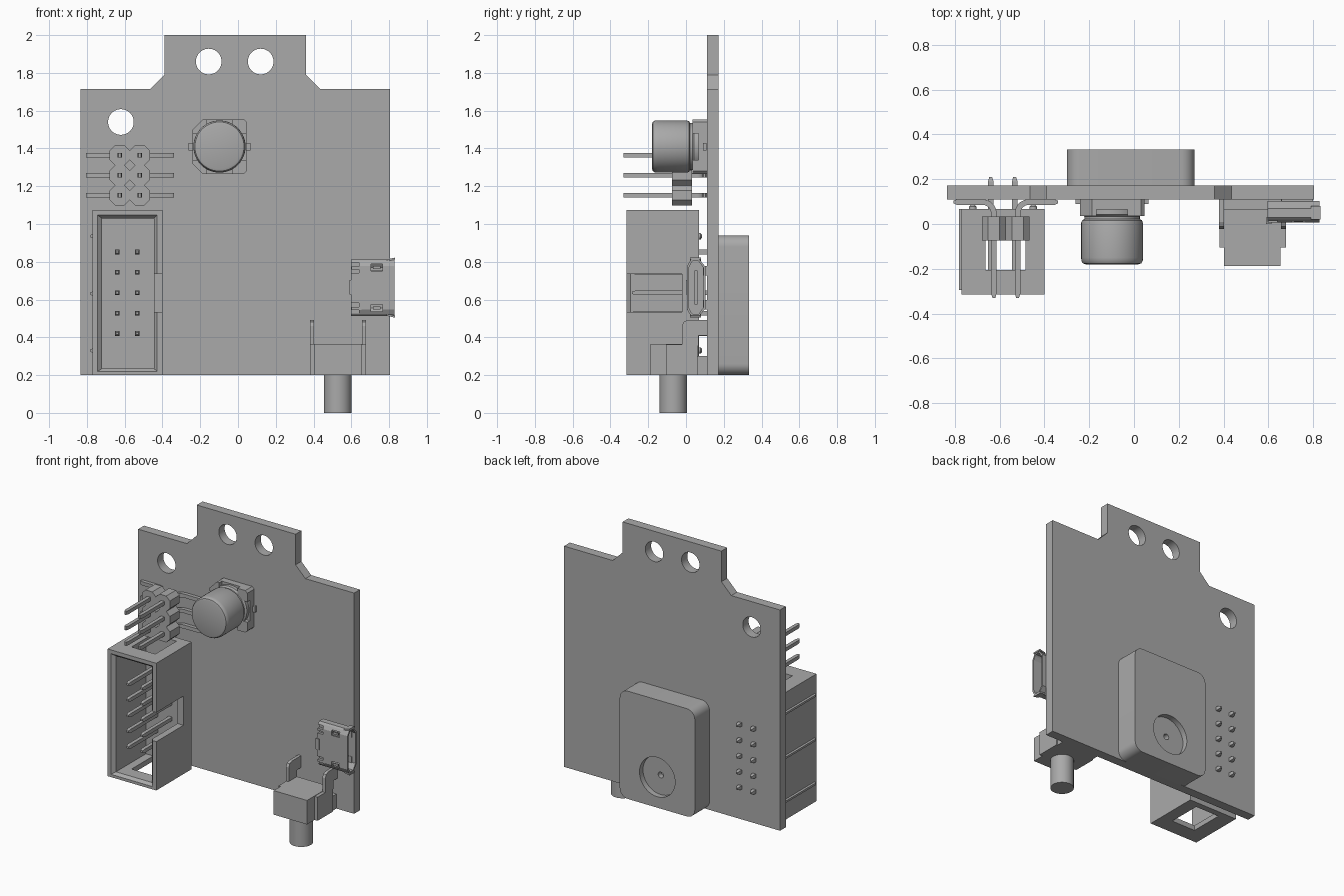
import bpy, bmesh, math
from mathutils import Vector

if "Cube" in bpy.data.objects:
    bpy.data.objects.remove(bpy.data.objects["Cube"])

grey = bpy.data.materials.new("plain grey")
grey.use_nodes = True
grey.diffuse_color = (0.4, 0.4, 0.4, 1)
grey.node_tree.nodes["Principled BSDF"].inputs["Base Color"].default_value = (0.4, 0.4, 0.4, 1)


def finish(name, bm):
    bmesh.ops.recalc_face_normals(bm, faces=bm.faces)
    mesh = bpy.data.meshes.new(name)
    bm.to_mesh(mesh)
    bm.free()
    mesh.materials.append(grey)
    ob = bpy.data.objects.new(name, mesh)
    bpy.context.scene.collection.objects.link(ob)
    return ob


def loft(name, rings):
    """Skin a list of equal-length point rings and cap both ends."""
    bm = bmesh.new()
    vs = [[bm.verts.new(p) for p in ring] for ring in rings]
    n = len(vs[0])
    for a, b in zip(vs, vs[1:]):
        for i in range(n):
            j = (i + 1) % n
            bm.faces.new((a[i], a[j], b[j], b[i]))
    bm.faces.new(vs[0])
    bm.faces.new(vs[-1])
    return finish(name, bm)


def prism(name, pts, axis, lo, hi):
    place = {"x": lambda a, b, t: (t, a, b),
             "y": lambda a, b, t: (a, t, b),
             "z": lambda a, b, t: (a, b, t)}[axis]
    return loft(name, [[place(a, b, t) for a, b in pts] for t in (lo, hi)])


def rect(x0, x1, z0, z1):
    return [(x0, z0), (x1, z0), (x1, z1), (x0, z1)]


def box(name, x0, x1, y0, y1, z0, z1):
    return prism(name, rect(x0, x1, z0, z1), "y", y0, y1)


def rect_loft(name, sections):
    return loft(name, [[(x, y, z) for x, z in rect(*r)] for y, *r in sections])


def lathe(name, cx, cz, profile, n=40):
    """Turn (radius, y) pairs about an axis running front to back."""
    turn = [2 * math.pi * i / n for i in range(n)]
    return loft(name, [[(cx + r * math.cos(t), y, cz + r * math.sin(t)) for t in turn]
                       for r, y in profile])


def cut(ob, *cutters):
    for c in cutters:
        m = ob.modifiers.new("cut", "BOOLEAN")
        m.operation, m.solver, m.object = "DIFFERENCE", "EXACT", c
        bpy.context.view_layer.objects.active = ob
        bpy.ops.object.modifier_apply(modifier=m.name)
        bpy.data.objects.remove(c)


def pin(name, x, z, y0, y1, h=0.0125):
    tip = h * 0.5
    sec = lambda y, k: (y, x - k, x + k, z - k, z + k)
    return rect_loft(name, [sec(y0, tip), sec(y0 + 0.02, h), sec(y1 - 0.02, h), sec(y1, tip)])


# circuit board with stepped top tab and three holes
board = prism("circuit_board", [
    (-0.835, 0.2), (0.805, 0.2), (0.805, 1.715), (0.435, 1.715), (0.36, 1.79),
    (0.36, 2), (-0.39, 2), (-0.39, 1.79), (-0.465, 1.715), (-0.835, 1.715)], "y", 0.11, 0.173)
cut(board, *[lathe("hole_cutter", x, z, [(0.068, 0), (0.068, 0.3)])
             for x, z in ((-0.155, 1.86), (0.12, 1.86), (-0.62, 1.54))])

# rear module with rounded corners and a round recess
outline = []
for k, (cx, cz) in enumerate(((0.21, 0.88), (-0.24, 0.88), (-0.24, 0.26), (0.21, 0.26))):
    for i in range(9):
        t = math.pi / 2 * (k + i / 8)
        outline.append((cx + 0.06 * math.cos(t), cz + 0.06 * math.sin(t)))
module = prism("rear_module", outline, "y", 0.172, 0.333)
cut(module, lathe("recess_cutter", -0.015, 0.41, [(0.135, 0.295), (0.135, 0.4)]),
    lathe("centre_cutter", -0.015, 0.41, [(0.02, 0.26), (0.02, 0.4)], 20))

# box header shell
shell = box("box_header", -0.77, -0.4, -0.315, 0.068, 0.2, 1.073)
cut(shell,
    rect_loft("cavity_cutter", [(-0.33, -0.762, -0.415, 0.207, 1.06),
                                (-0.295, -0.72, -0.445, 0.235, 1.03),
                                (0.03, -0.72, -0.445, 0.235, 1.03)]),
    box("notch_cutter", -0.47, -0.38, -0.35, -0.02, 0.535, 0.735),
    box("slot_cutter", -0.664, -0.484, -0.206, 0.025, 0.1, 1.2))
for z in (0.33, 0.632, 0.935):
    prism("side_rib", [(-0.765, z - 0.012), (-0.765, z + 0.012), (-0.782, z + 0.007),
                       (-0.782, z - 0.007)], "y", -0.295, 0.068)
for x in (-0.72, -0.45):
    for z in (0.33, 0.935):
        lathe("standoff", x, z, [(0.018, 0.06), (0.016, 0.078), (0.008, 0.085)], 12)
for x in (-0.64, -0.533):
    for i in range(5):
        pin("box_header_pin", x, 0.42 + 0.108 * i, -0.285, 0.21)

# two by three pin header with bent legs
mid, h = -0.573, 0.0125
for side in (-1, 1):
    cx = mid + side * 0.053
    for i in range(3):
        z = 1.152 + 0.106 * i
        a, c = 0.053, 0.026
        octagon = [(cx + u, z + v) for u, v in (
            (-a, -c), (-c, -a), (c, -a), (a, -c), (a, c), (c, a), (-c, a), (-a, c))]
        prism("header_block", octagon, "y", -0.073, 0.033)
        bend = [(math.pi / 2 * k / 5) for k in range(6)]
        outer = [(0.05 - 0.0625 * math.cos(t), 0.048 + 0.0625 * math.sin(t)) for t in bend]
        inner = [(0.05 - 0.0375 * math.cos(t), 0.048 + 0.0375 * math.sin(t)) for t in bend]
        path = [(-h, -0.31)] + outer + [(0.165, 0.11), (0.18, 0.104), (0.18, 0.092),
                                        (0.165, 0.0855)] + inner[::-1] + \
               [(h, -0.31), (h / 2, -0.33), (-h / 2, -0.33)]
        prism("header_pin", [(cx + side * u, y) for u, y in path], "z", z - h, z + h)

# capacitor can, base with raised corners, and side tabs
cx, cz = -0.098, 1.41
lathe("capacitor_can", cx, cz, [(0.118, -0.18), (0.13, -0.176), (0.137, -0.165), (0.138, -0.15),
                                (0.138, 0.005), (0.134, 0.016), (0.124, 0.022), (0.124, 0.034),
                                (0.136, 0.042), (0.136, 0.08)], 48)
b, c = 0.144, 0.055
base_outline = [(cx + u, cz + v) for u, v in (
    (-b, -b + c), (-b + c, -b), (b - 0.015, -b), (b, -b + 0.015),
    (b, b - 0.015), (b - 0.015, b), (-b + c, b), (-b, b - c))]
base = prism("capacitor_base", base_outline, "y", 0.035, 0.11)
cut(base, box("base_cutter", cx - 0.3, cx + 0.3, 0, 0.065, cz - 0.07, cz + 0.07),
    box("base_cutter", cx - 0.07, cx + 0.07, 0, 0.065, cz - 0.3, cz + 0.3))
box("capacitor_tabs", cx - 0.163, cx + 0.163, 0.09, 0.109, cz - 0.02, cz + 0.02)

# small edge socket: hollow shell, tongue, flared lips, feet
zc = 0.663


def socket_profile(t):
    half = [(0.006, 0.115), (0.02, 0.14), (0.03, 0.15), (0.07, 0.15), (0.102, 0.112)]
    pts = [(y, zc + z) for y, z in half] + [(y, zc - z) for y, z in reversed(half)]
    return [(0.054 + (y - 0.054) * (1 - t / 0.048), zc + (z - zc) * (1 - t / 0.15)) for y, z in pts]


socket = prism("edge_socket", socket_profile(0), "x", 0.597, 0.828)
cut(socket, prism("socket_cutter", socket_profile(0.01), "x", 0.65, 0.9))
for s in (-1, 1):
    z = zc + s * 0.107
    cut(socket, box("window_cutter", 0.705, 0.765, -0.05, 0.03, z - 0.018, z + 0.018),
        box("rear_cutter", 0.58, 0.64, -0.05, 0.025, z - 0.03, z + 0.025))
    box("socket_spring", 0.715, 0.755, 0.008, 0.016, z - 0.008, z + 0.008)
    box("socket_latch", 0.6, 0.655, 0.006, 0.03, z - 0.012, z + 0.004)
    prism("socket_lip", [(0.79, zc + s * 0.14), (0.79, zc + s * 0.15), (0.832, zc + s * 0.159),
                         (0.832, zc + s * 0.149)], "y", 0.02, 0.08)
    box("socket_foot", 0.66, 0.8, 0.09, 0.112, zc + s * 0.09 - 0.025, zc + s * 0.09 + 0.025)
box("socket_tongue", 0.64, 0.79, 0.045, 0.062, zc - 0.09, zc + 0.09)
box("socket_rear_clip", 0.59, 0.615, 0.0, 0.03, zc - 0.035, zc + 0.04)

# barrel jack: body, shoulders, side plates, barrel
box("jack_body", 0.402, 0.655, -0.187, 0.065, 0.2, 0.365)
box("jack_shoulders", 0.382, 0.678, -0.105, 0.06, 0.2, 0.362)
box("jack_foot", 0.39, 0.67, 0.05, 0.111, 0.2, 0.3)
for x in (0.38, 0.656):
    prism("jack_side_plate", [(-0.022, 0.355), (0.065, 0.355), (0.065, 0.41), (0.111, 0.41),
                              (0.111, 0.492), (0.01, 0.492), (-0.012, 0.482), (-0.022, 0.46)],
          "x", x, x + 0.022)
ring = [2 * math.pi * i / 40 for i in range(40)]
prism("jack_barrel", [(0.528 + 0.073 * math.cos(t), -0.067 + 0.073 * math.sin(t))
                      for t in ring], "z", 0, 0.21)

# smooth the round parts, keep edges sharp
bpy.ops.object.select_all(action="DESELECT")
for ob in bpy.context.scene.objects:
    if ob.type == "MESH" and ob.name.startswith(("capacitor_can", "jack_barrel", "rear_module",
                                                 "circuit_board", "header_pin", "standoff")):
        ob.select_set(True)
        bpy.context.view_layer.objects.active = ob
bpy.ops.object.shade_smooth_by_angle(angle=math.radians(30))
